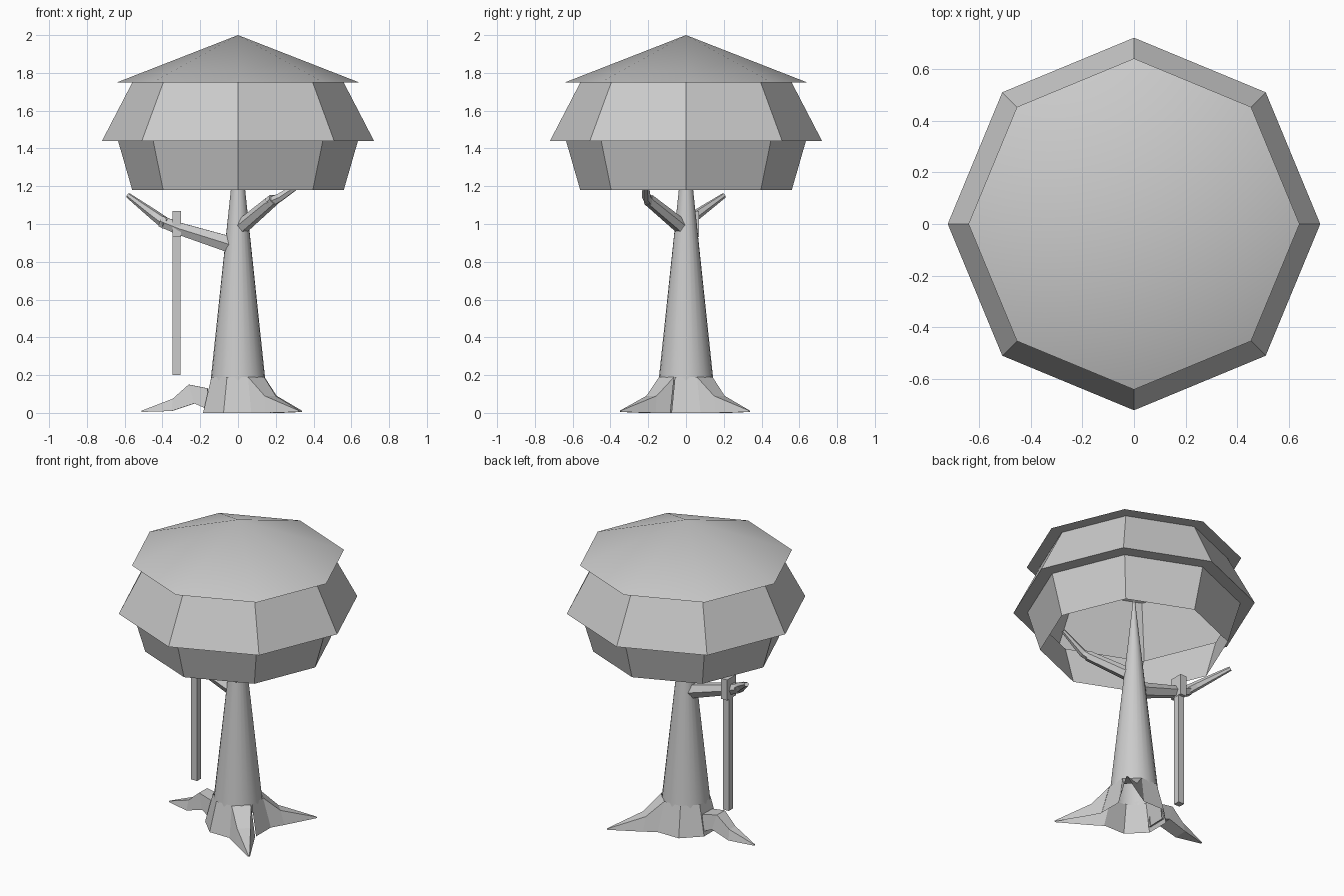
import bpy, math
from mathutils import Vector

if "Cube" in bpy.data.objects:
    bpy.data.objects.remove(bpy.data.objects["Cube"])


def make(name, verts, faces, smooth=False):
    me = bpy.data.meshes.new(name)
    me.from_pydata(verts, [], faces)
    me.update()
    ob = bpy.data.objects.new(name, me)
    bpy.context.collection.objects.link(ob)
    bpy.ops.object.select_all(action='DESELECT')
    ob.select_set(True)
    bpy.context.view_layer.objects.active = ob
    bpy.ops.object.mode_set(mode='EDIT')
    bpy.ops.mesh.select_all(action='SELECT')
    bpy.ops.mesh.remove_doubles(threshold=0.0005)
    bpy.ops.mesh.normals_make_consistent(inside=False)
    bpy.ops.object.mode_set(mode='OBJECT')
    if smooth:
        bpy.ops.object.shade_smooth_by_angle(angle=math.radians(35))
    return ob


def lathe(name, profile, sides, offset=0.0, smooth=False, skip=()):
    """Open shell turned around z from (radius, height) points."""
    verts, faces = [], []
    for r, z in profile:
        for k in range(sides):
            a = math.radians(offset) + 2 * math.pi * k / sides
            verts.append((r * math.cos(a), r * math.sin(a), z))
    for i in range(len(profile) - 1):
        for k in range(sides):
            if k in skip:
                continue
            n = (k + 1) % sides
            a, b = i * sides, (i + 1) * sides
            faces.append((a + k, a + n, b + n, b + k))
    return make(name, verts, faces, smooth)


def loft(name, rings, open_side=None, caps=False):
    """Skin between rings of equal vertex count."""
    n = len(rings[0])
    verts = [v for ring in rings for v in ring]
    faces = []
    for i in range(len(rings) - 1):
        for k in range(n):
            if k != open_side:
                m = (k + 1) % n
                faces.append((i * n + k, i * n + m, i * n + n + m, i * n + n + k))
    if caps:
        faces += [tuple(range(n)), tuple(range(len(verts) - n, len(verts)))]
    return make(name, verts, faces)


def branch(name, points, radii, sides=6):
    """Faceted tapering limb along a bent path."""
    pts = [Vector(p) for p in points]
    rings = []
    for i, (p, r) in enumerate(zip(pts, radii)):
        d = (pts[min(i + 1, len(pts) - 1)] - pts[max(i - 1, 0)]).normalized()
        u = d.cross(Vector((0, 0, 1))).normalized()
        w = u.cross(d)
        rings.append([p + r * (math.cos(t) * u + math.sin(t) * w)
                      for t in (2 * math.pi * k / sides for k in range(sides))])
    return loft(name, rings, caps=True)


def root(name, angle, sections, open_side=None):
    """Sections: (distance, bottom z, top z, bottom half width, top half width)."""
    a = math.radians(angle)
    out, side = Vector((math.cos(a), math.sin(a), 0)), Vector((-math.sin(a), math.cos(a), 0))
    rings = []
    for d, lo, hi, wb, wt in sections:
        rings.append([out * x + side * s + Vector((0, 0, z)) for x, s, z in
                      ((d[0], -wb, lo), (d[0], wb, lo), (d[1], wt, hi), (d[1], -wt, hi))])
    return loft(name, rings, open_side)


# Foliage: octagonal hollow tiers under a shallow roof cone
lathe("lower_foliage", [(0.56, 1.18), (0.635, 1.44), (0.72, 1.44), (0.542, 1.783)], 8)
lathe("top_foliage", [(0.56, 1.75), (0.64, 1.75), (0, 2.0)], 8, smooth=True)

# Trunk and flared foot, with openings where the spread roots grow out
lathe("trunk", [(0.145, 0.17), (0.038, 1.18), (0.002, 1.53)], 24, smooth=True)
lathe("trunk_foot", [(0.2, 0.0), (0.152, 0.19)], 8, offset=-22.5, skip=(1, 7))

# Roots
c, h = math.cos(math.pi / 8), math.sin(math.pi / 8)
spread = [((0.2 * c, 0.152 * c), 0, 0.19, 0.2 * h, 0.152 * h),
          ((0.27, 0.25), 0, 0.09, 0.055, 0.04),
          ((0.475, 0.475), 0.005, 0.012, 0.004, 0.003)]
root("back_root", 45, spread, open_side=0)
root("front_root", -47, spread, open_side=0)
root("arched_root", 178, [((0.16, 0.16), 0.02, 0.13, 0.065, 0.05),
                          ((0.23, 0.26), 0.05, 0.15, 0.05, 0.04),
                          ((0.35, 0.345), 0.01, 0.075, 0.045, 0.03),
                          ((0.51, 0.51), 0.005, 0.012, 0.004, 0.003)])

# Branches
branch("left_branch", [(0, 0, 0.875), (-0.07, 0, 0.9), (-0.31, 0.01, 0.975), (-0.41, 0.02, 1.015)],
       [0.05, 0.048, 0.037, 0.033])
branch("left_branch_tip", [(-0.38, 0.01, 1.0), (-0.44, 0.05, 1.045), (-0.58, 0.2, 1.15)],
       [0.032, 0.028, 0.014])
branch("right_branch", [(0.0, 0.0, 0.96), (0.03, -0.035, 0.995), (0.19, -0.2, 1.13)],
       [0.042, 0.04, 0.032])
branch("right_branch_tip", [(0.16, -0.18, 1.11), (0.22, -0.21, 1.14), (0.37, -0.215, 1.24)],
       [0.03, 0.024, 0.013])


# Hanging rope and its loop over the left branch
def box(name, centre, size):
    x, y, z = centre
    a, b, e = (s / 2 for s in size)
    loft(name, [[(x - a, y - b, z + s), (x + a, y - b, z + s), (x + a, y + b, z + s), (x - a, y + b, z + s)]
                for s in (-e, e)], caps=True)


box("rope", (-0.325, 0.03, 0.575), (0.042, 0.042, 0.75))
box("rope_loop", (-0.325, 0.025, 1.0), (0.045, 0.09, 0.135))
